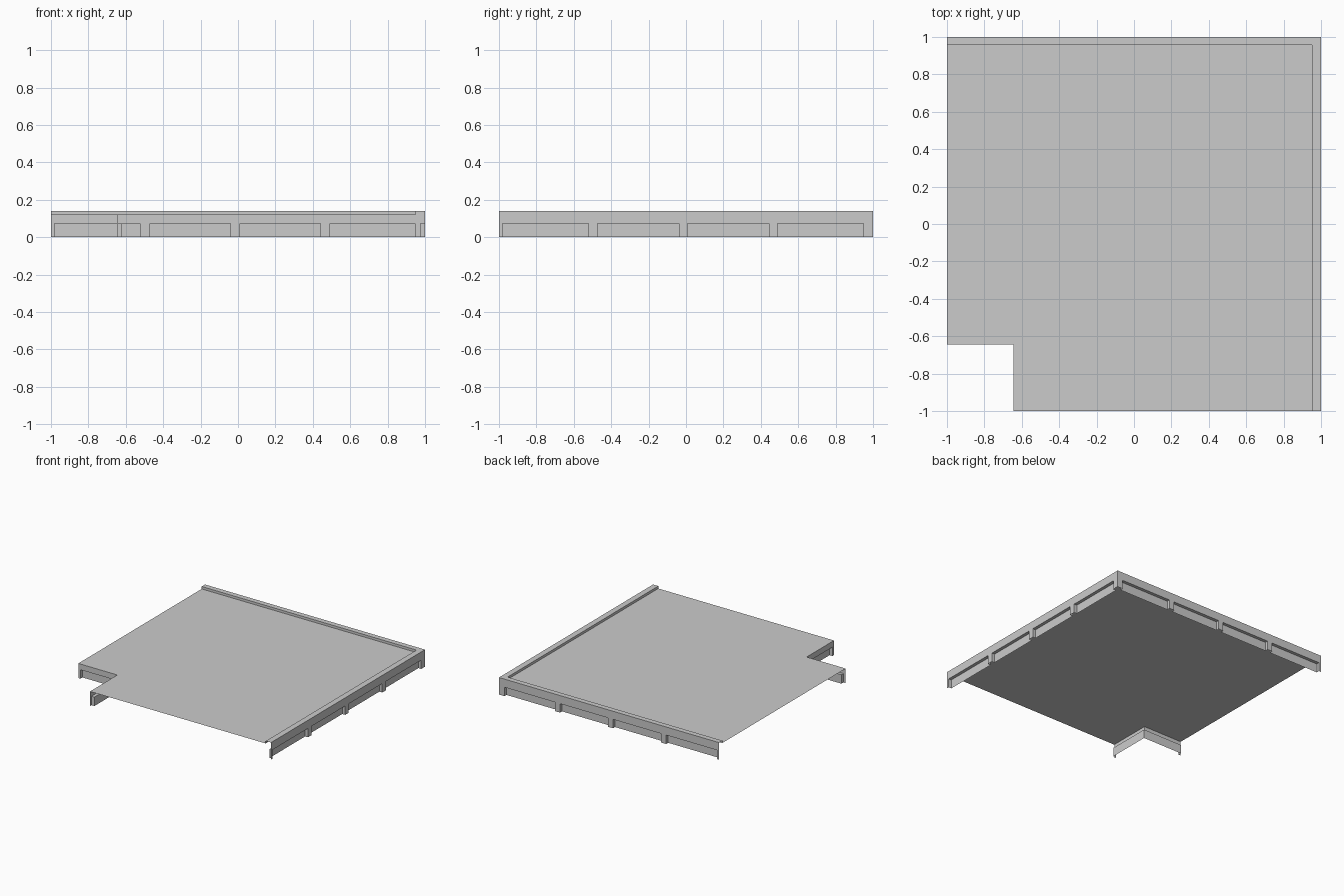
import bpy
import bmesh
from mathutils import Vector

if "Cube" in bpy.data.objects:
    bpy.data.objects.remove(bpy.data.objects["Cube"])

FLOOR, RIM, PANEL, DEPTH = 0.12, 0.14, 0.073, 0.026
NX = NY = -0.645           # notch corner
RX, RY = 0.952, 0.957      # inner edge of raised rim


def face(bm, pts, facing):
    """Add a polygon, wound so that it faces the given direction."""
    f = bm.faces.new([bm.verts.new(p) for p in pts])
    f.normal_update()
    if f.normal.dot(Vector(facing)) < 0:
        f.normal_flip()


def finish(bm, name):
    bmesh.ops.remove_doubles(bm, verts=bm.verts, dist=0.0001)
    mesh = bpy.data.meshes.new(name)
    bm.to_mesh(mesh)
    bm.free()
    bpy.context.collection.objects.link(bpy.data.objects.new(name, mesh))


def wall(name, origin, along, out, start, end, top, panels):
    """Thin skirt wall with recessed panels between posts."""
    bm = bmesh.new()
    o, a, n, up = Vector(origin), Vector(along), Vector(out), Vector((0, 0, 1))

    def p(s, z, d=0):
        return o + a * s + up * z - n * d

    def upright(s0, s1, z0, z1, d=0):
        face(bm, [p(s0, z0, d), p(s1, z0, d), p(s1, z1, d), p(s0, z1, d)], n)

    upright(start, end, PANEL, top)
    edge = start
    for s0, s1 in panels:
        if s0 > edge:
            upright(edge, s0, 0, PANEL)
        upright(s0, s1, 0, PANEL, DEPTH)
        # Underside of the ledge above the recess
        face(bm, [p(s0, PANEL), p(s1, PANEL), p(s1, PANEL, DEPTH), p(s0, PANEL, DEPTH)], -up)
        # Post sides
        for s, sign in ((s0, 1), (s1, -1)):
            if s <= end:
                face(bm, [p(s, 0), p(s, PANEL), p(s, PANEL, DEPTH), p(s, 0, DEPTH)], a * sign)
        edge = s1
    if edge < end:
        upright(edge, end, 0, PANEL)
    finish(bm, name)


# Floor sheet with the notch cut from its front left corner
bm = bmesh.new()
outline = [(-1, NY), (NX, NY), (NX, -1), (RX, -1), (RX, RY), (-1, RY)]
face(bm, [(x, y, FLOOR) for x, y in outline], (0, 0, 1))
finish(bm, "floor")

# Raised rim along the back and right edges
bm = bmesh.new()
outline = [(-1, RY), (RX, RY), (RX, -1), (1, -1), (1, 1), (-1, 1)]
face(bm, [(x, y, RIM) for x, y in outline], (0, 0, 1))
face(bm, [(-1, RY, FLOOR), (RX, RY, FLOOR), (RX, RY, RIM), (-1, RY, RIM)], (0, -1, 0))
face(bm, [(RX, RY, FLOOR), (RX, -1, FLOOR), (RX, -1, RIM), (RX, RY, RIM)], (-1, 0, 0))
finish(bm, "raised_rim")

# Outer walls, four recessed panels each
bays = [(-0.98, -0.52), (-0.474, -0.037), (0.007, 0.444), (0.49, 0.95)]
wall("back_wall", (0, 1, 0), (1, 0, 0), (0, 1, 0), -1, 1, RIM, bays)
wall("right_wall", (1, 0, 0), (0, 1, 0), (1, 0, 0), -1, 1, RIM, bays)

# Notch walls, one panel each, meeting in the inner corner
bay = [(-0.98, NX + DEPTH)]
wall("notch_back_wall", (0, NY, 0), (1, 0, 0), (0, -1, 0), -1, NX, FLOOR, bay)
wall("notch_side_wall", (NX, 0, 0), (0, 1, 0), (-1, 0, 0), -1, NY, FLOOR, bay)
